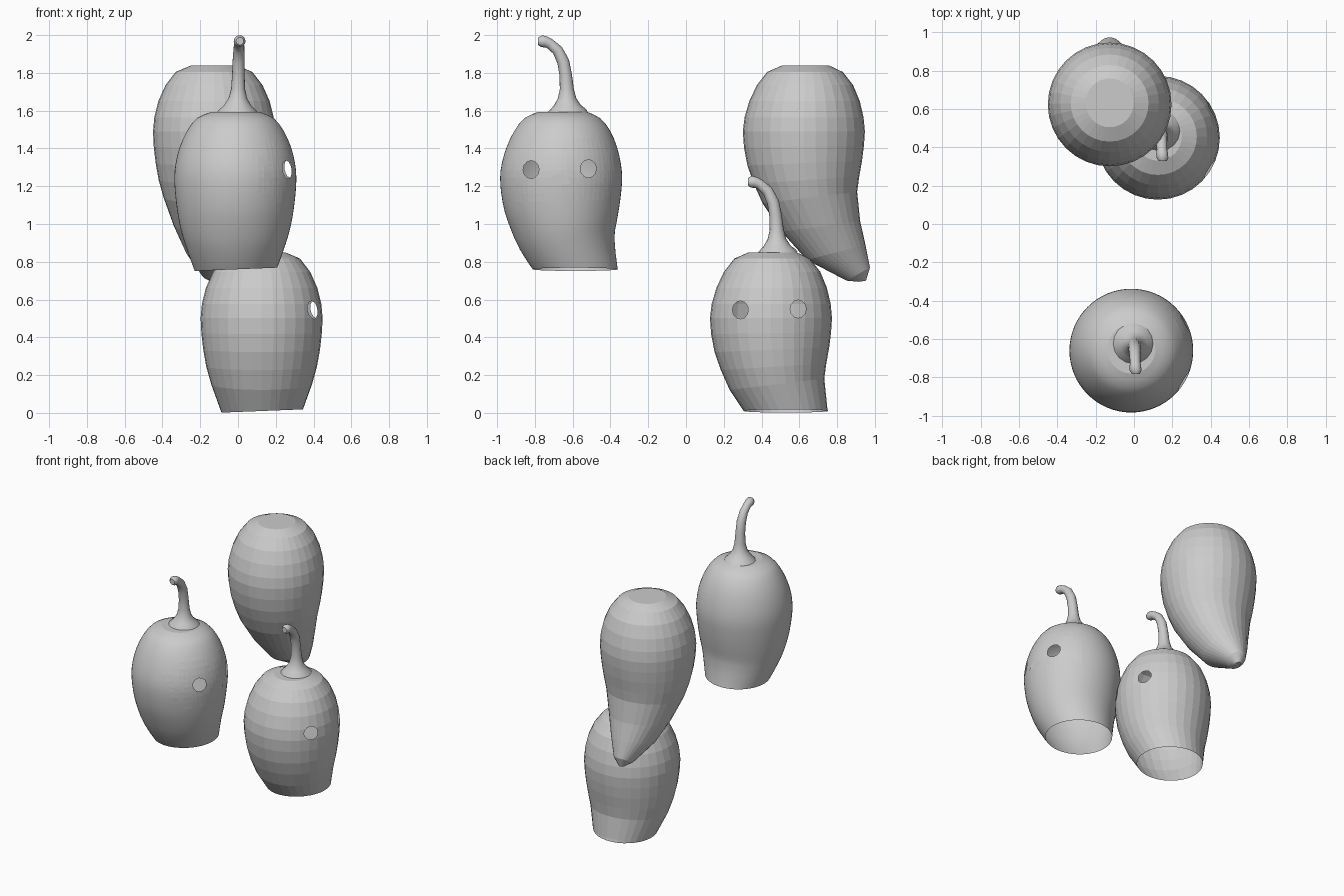
import bpy, bmesh, math
from mathutils import Vector

if "Cube" in bpy.data.objects:
    bpy.data.objects.remove(bpy.data.objects["Cube"])

# Pepper side profile: left y, left z, right y, right z, half width in x
RINGS = [
    (.505, 1.838, .760, 1.838, .125), (.430, 1.805, .830, 1.805, .203),
    (.375, 1.735, .885, 1.735, .257), (.335, 1.650, .920, 1.650, .295),
    (.310, 1.565, .940, 1.565, .316), (.301, 1.490, .947, 1.490, .323),
    (.307, 1.405, .942, 1.415, .319), (.325, 1.310, .932, 1.335, .309),
    (.358, 1.215, .917, 1.250, .293), (.405, 1.110, .906, 1.170, .267),
    (.505, .960, .922, 1.015, .212), (.640, .810, .950, .890, .148),
    (.850, .700, .974, .770, .065), (.915, .694, .953, .700, .018)]
C_X = -.127

# Stem path: y, z, radius
STEM = [(-.627, 1.588, .108), (-.628, 1.604, .098), (-.629, 1.628, .072), (-.630, 1.665, .049),
        (-.631, 1.715, .037), (-.637, 1.790, .033), (-.650, 1.860, .032),
        (-.680, 1.920, .029), (-.722, 1.955, .027), (-.744, 1.964, .030),
        (-.765, 1.968, .031), (-.783, 1.968, .020)]


def refine(rows):
    """Halve the ring spacing with a smooth curve through the rows."""
    out = []
    for i in range(len(rows) - 1):
        a, b, c, d = rows[max(i - 1, 0)], rows[i], rows[i + 1], rows[min(i + 2, len(rows) - 1)]
        out.append(b)
        out.append(tuple((9 * (q + r) - p - s) / 16 for p, q, r, s in zip(a, b, c, d)))
    return out + [rows[-1]]


def loft(rings, n):
    """Bridge elliptical rings given as centre, half axis u, half axis v."""
    bm = bmesh.new()
    loops = []
    for c, u, v in rings:
        loops.append([bm.verts.new(c + u * math.cos(2 * math.pi * k / n) + v * math.sin(2 * math.pi * k / n))
                      for k in range(n)])
    for a, b in zip(loops, loops[1:]):
        for k in range(n):
            bm.faces.new((a[k], a[(k + 1) % n], b[(k + 1) % n], b[k]))
    bm.faces.new(loops[0])
    bm.faces.new(loops[-1])
    bmesh.ops.recalc_face_normals(bm, faces=bm.faces)
    return bm


def finish(bm, name, smooth=False):
    me = bpy.data.meshes.new(name)
    bm.to_mesh(me)
    bm.free()
    ob = bpy.data.objects.new(name, me)
    bpy.context.collection.objects.link(ob)
    for p in me.polygons:
        p.use_smooth = smooth and len(p.vertices) <= 4
    return ob


def punch(bm, cx, y, z, ry=.041, rz=.046, n=12):
    """Cut a round hole through the +x wall."""
    def near():
        return [f for f in bm.faces if f.calc_center_median().x > cx
                and abs(f.calc_center_median().y - y) < .12 and abs(f.calc_center_median().z - z) < .12]
    for k in range(n):
        t = 2 * math.pi * (k + .5) / n
        no = Vector((0, math.cos(t) / ry, math.sin(t) / rz))
        co = Vector((0, y + ry * math.cos(t), z + rz * math.sin(t)))
        fs = near()
        geom = list({e for f in fs for e in f.edges} | {v for f in fs for v in f.verts}) + fs
        bmesh.ops.bisect_plane(bm, geom=geom, plane_co=co, plane_no=no, dist=1e-6)
    dead = []
    for f in near():
        c = f.calc_center_median()
        if ((c.y - y) / ry) ** 2 + ((c.z - z) / rz) ** 2 < .97:
            dead.append(f)
    bmesh.ops.delete(bm, geom=dead, context='FACES')


def pepper(name, offset, n, fine=False, cut=None, eyes=()):
    rows = refine(RINGS) if fine else RINGS
    rings = []
    for yl, zl, yr, zr, rx in rows:
        a, b = Vector((C_X, yl, zl)), Vector((C_X, yr, zr))
        rings.append(((a + b) / 2 + Vector(offset), Vector((rx, 0, 0)), (b - a) / 2))
    bm = loft(rings, n)
    cx = C_X + offset[0]
    # open, slightly slanted bottom
    if cut is not None:
        bmesh.ops.bisect_plane(bm, geom=bm.verts[:] + bm.edges[:] + bm.faces[:],
                               plane_co=(cx, 0, cut), plane_no=(.04, 0, -1), clear_outer=True)
    for y, z in eyes:
        punch(bm, cx, y, z)
    return finish(bm, name, smooth=fine)


def stem(name, offset, n=16):
    rings = []
    pts = [Vector((-.005 + .015 * i / (len(STEM) - 1), y, z)) for i, (y, z, r) in enumerate(STEM)]
    for i, p in enumerate(pts):
        t = (pts[min(i + 1, len(pts) - 1)] - pts[max(i - 1, 0)]).normalized()
        u = Vector((1, 0, 0))
        rings.append((p + Vector(offset), u * STEM[i][2], t.cross(u).normalized() * STEM[i][2]))
    return finish(loft(rings, n), name, smooth=True)


# Whole pepper, upside-up with its pointed tip
pepper("whole_pepper", (0, 0, 0), 32)

# Two hollow peppers with eye holes and stems
pepper("upper_hollow_pepper", (.113, -1.285, -.244), 64, True, .76, [(-.82, 1.288), (-.517, 1.293)])
pepper("lower_hollow_pepper", (.252, -.174, -.988), 32, False, .01, [(.288, .545), (.594, .55)])
stem("upper_stem", (0, 0, 0))
stem("lower_stem", (.14, 1.111, -.744))

# Small mouth plate on the upper pepper, flush with the wall
bm = bmesh.new()
bm.faces.new([bm.verts.new((.3085, -.668 + .052 * math.cos(math.pi * k / 10),
                            1.213 + .05 * math.sin(math.pi * k / 10))) for k in range(11)])
finish(bm, "mouth")
